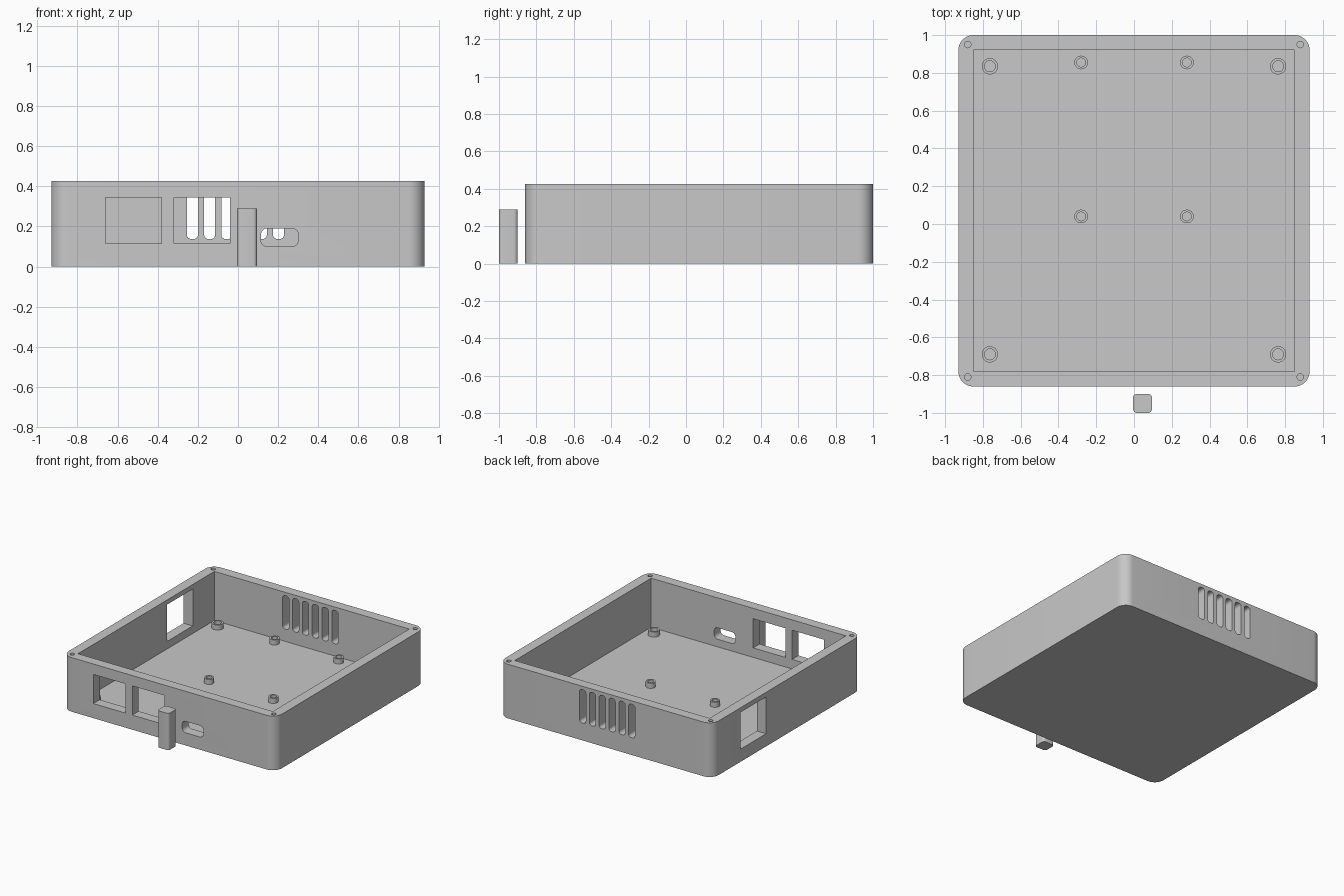
import bpy, bmesh, math
from mathutils import Matrix, Vector

if "Cube" in bpy.data.objects:
    bpy.data.objects.remove(bpy.data.objects["Cube"])

grey = bpy.data.materials.new("plain_grey")
grey.diffuse_color = (0.58, 0.58, 0.58, 1)
grey.use_nodes = True
grey.node_tree.nodes["Principled BSDF"].inputs["Base Color"].default_value = grey.diffuse_color

FLOOR, TOP = 0.04, 0.427
FRONT, BACK, SIDE, WALL = -0.86, 1.0, 0.93, 0.08
MID_Y = (FRONT + BACK) / 2


def outline(w, h, r, steps=8):
    """Rounded rectangle (or sharp when r is 0), counter-clockwise."""
    pts = []
    for k, (sx, sy) in enumerate([(1, 1), (-1, 1), (-1, -1), (1, -1)]):
        cx, cy = sx * (w / 2 - r), sy * (h / 2 - r)
        for i in range(steps + 1 if r else 1):
            a = math.pi / 2 * (k + i / steps)
            pts.append((cx + r * math.cos(a), cy + r * math.sin(a)))
    return pts


def circle(r, n=32):
    return [(r * math.cos(2 * math.pi * i / n), r * math.sin(2 * math.pi * i / n)) for i in range(n)]


def prism(name, pts, depth, centre, axis="z"):
    """Extrude a 2D outline along an axis, centred on a point."""
    bm = bmesh.new()
    face = bm.faces.new([bm.verts.new((x, y, -depth / 2)) for x, y in pts])
    ext = bmesh.ops.extrude_face_region(bm, geom=[face])["geom"]
    bmesh.ops.translate(bm, vec=(0, 0, depth),
                        verts=[v for v in ext if isinstance(v, bmesh.types.BMVert)])
    # outline x/y become x/z on the y axis, and y/z on the x axis
    turn = {"z": Matrix.Identity(3),
            "y": Matrix.Rotation(math.pi / 2, 3, "X"),
            "x": Matrix(((0, 0, 1), (1, 0, 0), (0, 1, 0)))}[axis]
    for v in bm.verts:
        v.co = turn @ v.co + Vector(centre)
    bmesh.ops.recalc_face_normals(bm, faces=bm.faces)
    me = bpy.data.meshes.new(name)
    bm.to_mesh(me)
    bm.free()
    me.materials.append(grey)
    ob = bpy.data.objects.new(name, me)
    bpy.context.collection.objects.link(ob)
    return ob


def activate(ob):
    bpy.ops.object.select_all(action="DESELECT")
    ob.select_set(True)
    bpy.context.view_layer.objects.active = ob


def cut(target, cutter):
    mod = target.modifiers.new("cut", "BOOLEAN")
    mod.operation, mod.solver, mod.object = "DIFFERENCE", "EXACT", cutter
    activate(target)
    bpy.ops.object.modifier_apply(modifier=mod.name)
    bpy.data.objects.remove(cutter, do_unlink=True)


def smooth(ob):
    activate(ob)
    bpy.ops.object.shade_smooth_by_angle(angle=math.radians(30))


def wall_cut(x0, x1, z0, z1, r, y):
    """Opening through the front or back wall."""
    cut(case, prism("cutter", outline(x1 - x0, z1 - z0, r), 0.3,
                    ((x0 + x1) / 2, y, (z0 + z1) / 2), "y"))


# Open case with rounded outer corners and a square cavity
case = prism("case", outline(2 * SIDE, BACK - FRONT, 0.08, 10), TOP, (0, MID_Y, TOP / 2))
cut(case, prism("cutter", outline(2 * (SIDE - WALL), BACK - FRONT - 2 * WALL, 0), 1.0,
                (0, MID_Y, FLOOR + 0.5)))

# Front ports
wall_cut(-0.66, -0.38, 0.115, 0.345, 0, FRONT)
wall_cut(-0.32, -0.04, 0.115, 0.345, 0, FRONT)
wall_cut(0.115, 0.30, 0.10, 0.19, 0.03, FRONT)

# Back vent slots
for i in range(6):
    x = -0.227 + 0.0858 * i
    wall_cut(x - 0.0275, x + 0.0275, 0.137, 0.40, 0.022, BACK)

# Left side window and round hole
cut(case, prism("cutter", outline(0.32, 0.29, 0), 0.3, (-SIDE, 0.49, 0.245), "x"))
cut(case, prism("cutter", circle(0.059), 0.3, (-SIDE, 0.07, 0.215), "x"))

# Lid screw holes in the rim corners
for x in (-0.88, 0.88):
    for y in (-0.81, 0.95):
        cut(case, prism("cutter", circle(0.017, 20), 0.3, (x, y, TOP)))
smooth(case)


# Hollow standoffs on the floor
def standoff(x, y, outer, inner):
    tube = prism("standoff", circle(outer), 0.05, (x, y, FLOOR + 0.015))
    cut(tube, prism("cutter", circle(inner), 0.2, (x, y, FLOOR + 0.1)))
    smooth(tube)


for side in (-1, 1):
    for y in (-0.69, 0.835):
        standoff(side * 0.763, y, 0.043, 0.029)
    for y in (0.04, 0.855):
        standoff(side * 0.28, y, 0.036, 0.023)

# Small loose post in front of the case
post = prism("post", outline(0.1, 0.1, 0.02, 6), 0.29, (0.045, -0.95, 0.145))
smooth(post)
